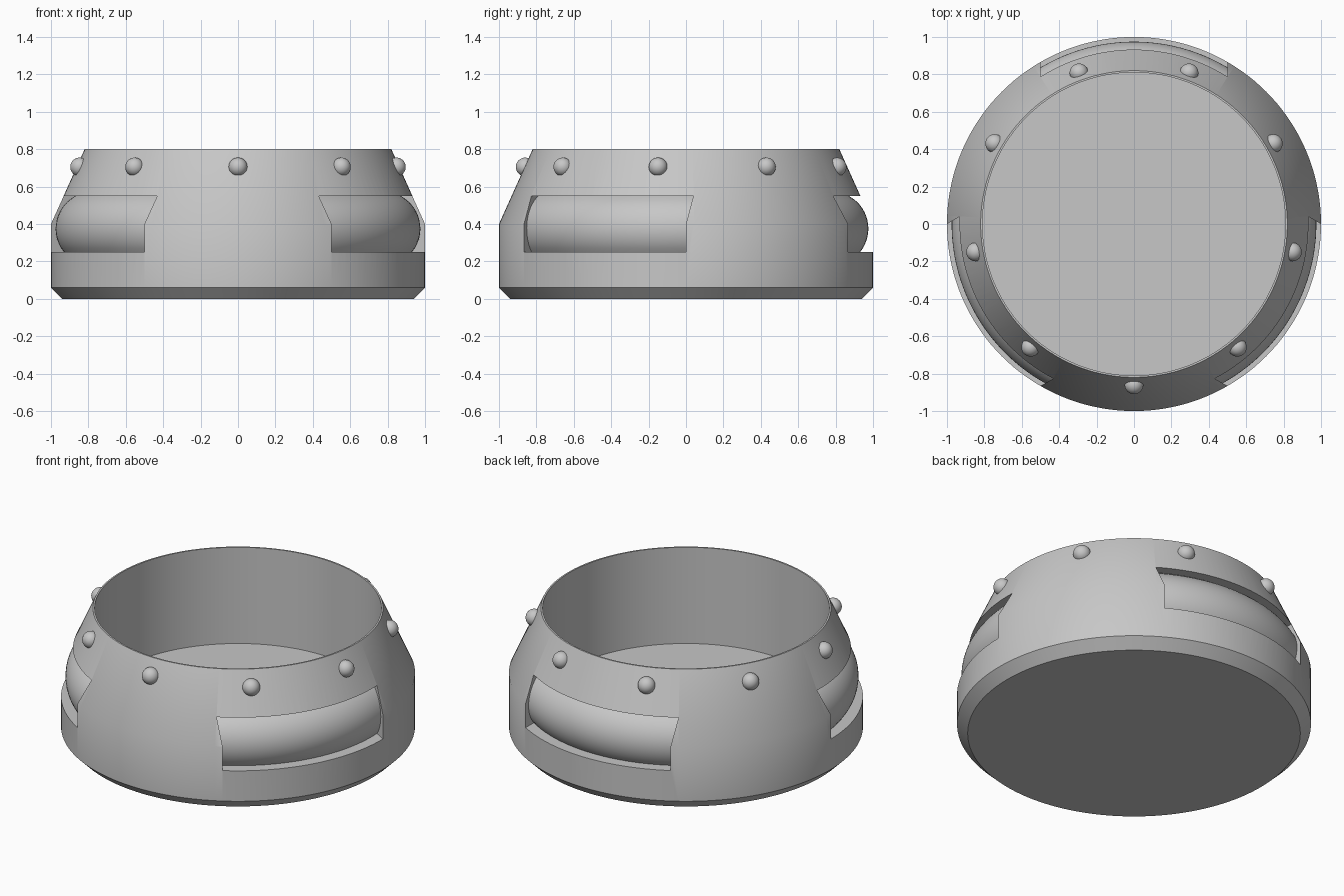
import bpy, bmesh, math
from mathutils import Matrix

if "Cube" in bpy.data.objects:
    bpy.data.objects.remove(bpy.data.objects["Cube"])

grey = bpy.data.materials.new("plain grey")
grey.diffuse_color = (0.57, 0.57, 0.57, 1)
grey.use_nodes = True
grey.node_tree.nodes["Principled BSDF"].inputs["Base Color"].default_value = grey.diffuse_color


def make_object(name, bm):
    bmesh.ops.recalc_face_normals(bm, faces=bm.faces)
    mesh = bpy.data.meshes.new(name)
    bm.to_mesh(mesh)
    bm.free()
    mesh.materials.append(grey)
    ob = bpy.data.objects.new(name, mesh)
    bpy.context.collection.objects.link(ob)
    return ob


def activate(ob):
    bpy.ops.object.select_all(action='DESELECT')
    ob.select_set(True)
    bpy.context.view_layer.objects.active = ob


# Body: lathed cup with chamfered foot, tapered shoulder and straight bore
SEG = 144
profile = [(0.94, 0), (1, 0.06), (1, 0.4), (0.82, 0.8), (0.81, 0.8), (0.81, 0.2)]
bm = bmesh.new()
rings = []
for r, z in profile:
    rings.append([bm.verts.new((r * math.cos(math.tau * i / SEG),
                                r * math.sin(math.tau * i / SEG), z)) for i in range(SEG)])
for a, b in zip(rings, rings[1:]):
    for i in range(SEG):
        j = (i + 1) % SEG
        bm.faces.new((a[i], a[j], b[j], b[i]))
bm.faces.new(rings[0])
bm.faces.new(rings[-1])
body = make_object("body", bm)


# Slot cutter: straight-sided block whose inner face is a rounded torus bulge
def slot_cutter(angle):
    bm = bmesh.new()
    columns = []
    nx, nz = 24, 14
    for i in range(nx + 1):
        x = -0.5 + i / nx
        col = []
        for k in range(nz + 1):
            z = 0.25 + 0.3 * k / nz
            r = 0.775 + math.sqrt(0.2 ** 2 - (z - 0.375) ** 2)
            col.append(bm.verts.new((x, math.sqrt(r * r - x * x), z)))
        col += [bm.verts.new((x, 1.2, 0.55)), bm.verts.new((x, 1.2, 0.25))]
        columns.append(col)
    n = len(columns[0])
    for a, b in zip(columns, columns[1:]):
        for k in range(n):
            m = (k + 1) % n
            bm.faces.new((a[k], a[m], b[m], b[k]))
    bm.faces.new(columns[0])
    bm.faces.new(columns[-1])
    bm.transform(Matrix.Rotation(angle, 4, 'Z'))
    ob = make_object("slot_cutter", bm)
    ob.hide_render = True
    return ob


# Three slots, evenly spaced
for i in range(3):
    cutter = slot_cutter(math.tau * i / 3)
    mod = body.modifiers.new("slot", 'BOOLEAN')
    mod.operation = 'DIFFERENCE'
    mod.solver = 'EXACT'
    mod.object = cutter
    activate(body)
    bpy.ops.object.modifier_apply(modifier=mod.name)
    bpy.data.objects.remove(cutter)
activate(body)
bpy.ops.object.shade_smooth_by_angle(angle=math.radians(30))

# Nine round studs around the shoulder
for i in range(9):
    a = -math.pi / 2 + math.tau * i / 9
    bm = bmesh.new()
    bmesh.ops.create_uvsphere(bm, u_segments=32, v_segments=16, radius=0.05)
    bm.transform(Matrix.Translation((0.86 * math.cos(a), 0.86 * math.sin(a), 0.705)))
    stud = make_object(f"stud_{i + 1}", bm)
    activate(stud)
    bpy.ops.object.shade_smooth_by_angle(angle=math.radians(30))
